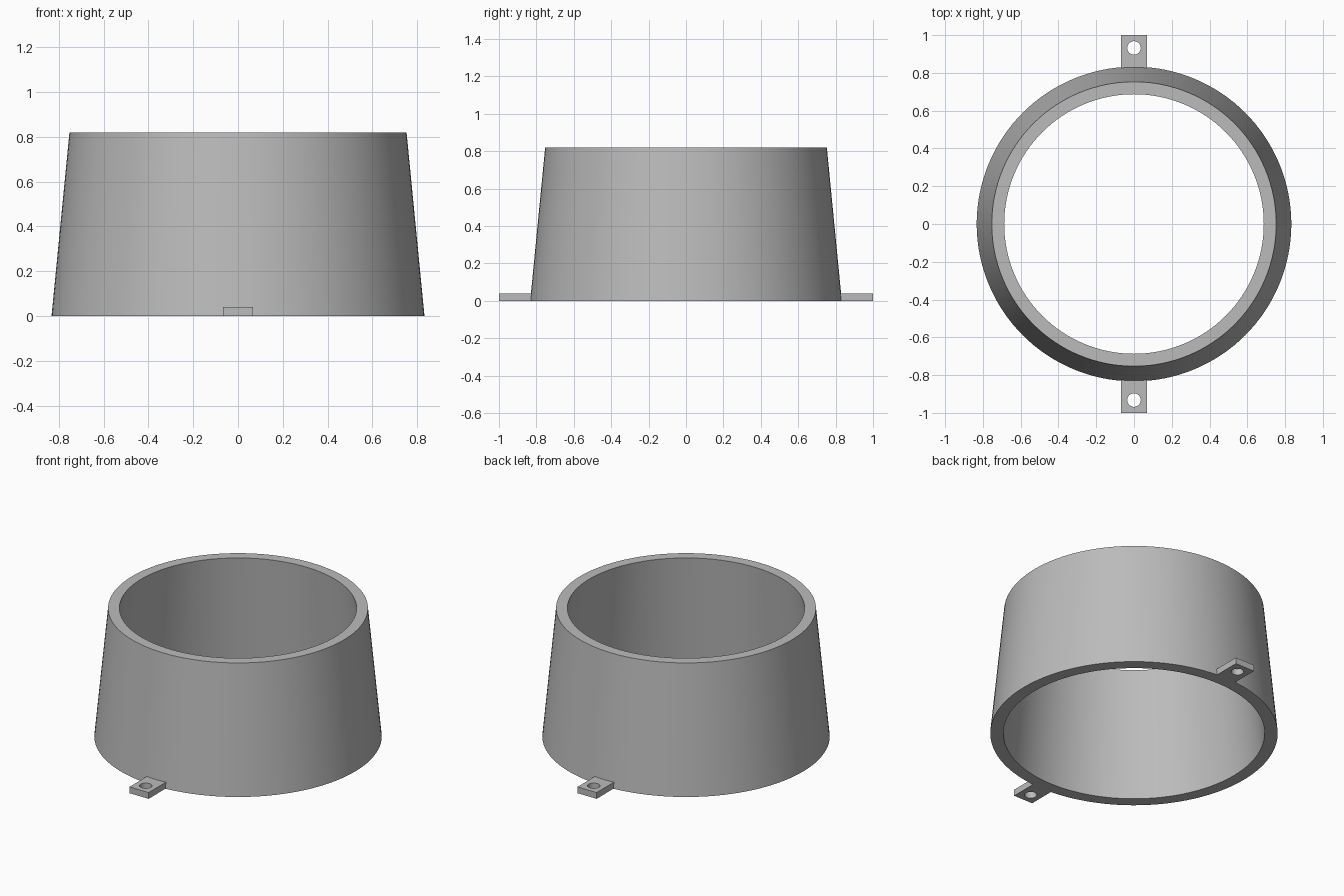
import bpy, bmesh, math
from mathutils import Vector

if "Cube" in bpy.data.objects:
    bpy.data.objects.remove(bpy.data.objects["Cube"])

HEIGHT = 0.82
TAB_HEIGHT = 0.04
SEGMENTS = 128

grey = bpy.data.materials.new("plain grey")
grey.use_nodes = True
grey.diffuse_color = (0.5, 0.5, 0.5, 1)
grey.node_tree.nodes["Principled BSDF"].inputs["Base Color"].default_value = grey.diffuse_color


def finish(bm, name):
    bmesh.ops.recalc_face_normals(bm, faces=bm.faces)
    mesh = bpy.data.meshes.new(name)
    bm.to_mesh(mesh)
    bm.free()
    mesh.materials.append(grey)
    obj = bpy.data.objects.new(name, mesh)
    bpy.context.collection.objects.link(obj)
    bpy.ops.object.select_all(action='DESELECT')
    obj.select_set(True)
    bpy.context.view_layer.objects.active = obj
    bpy.ops.object.shade_smooth_by_angle(angle=math.radians(30))
    return obj


def loop(bm, points):
    verts = [bm.verts.new(p) for p in points]
    return [bm.edges.new((v, verts[i - 1])) for i, v in enumerate(verts)]


def circle(radius, y, z, count):
    angles = [math.tau * i / count for i in range(count)]
    return [Vector((radius * math.cos(a), y + radius * math.sin(a), z)) for a in angles]


# Tapered open ring: outer wall, top rim, inner wall, bottom rim
bm = bmesh.new()
profile = [(0.833, 0), (0.753, HEIGHT), (0.687, HEIGHT), (0.757, 0)]
rings = [[bm.verts.new(p) for p in circle(r, 0, z, SEGMENTS)] for r, z in profile]
for k, ring in enumerate(rings):
    lower = rings[k - 1]
    for i in range(SEGMENTS):
        bm.faces.new((lower[i - 1], lower[i], ring[i], ring[i - 1]))
finish(bm, "tapered_ring")

# Mounting tabs with a screw hole, front and back
for name, side in (("front_tab", -1), ("back_tab", 1)):
    bm = bmesh.new()
    half, inner, outer = 0.068, 0.80 * side, 1.0 * side
    edges = loop(bm, [(-half, inner, 0), (half, inner, 0), (half, outer, 0), (-half, outer, 0)])
    edges += loop(bm, circle(0.036, 0.932 * side, 0, 32))
    bmesh.ops.triangle_fill(bm, edges=edges, use_beauty=True)
    top = bmesh.ops.extrude_face_region(bm, geom=bm.faces[:], use_keep_orig=True)["geom"]
    bmesh.ops.translate(bm, vec=(0, 0, TAB_HEIGHT),
                        verts=[g for g in top if isinstance(g, bmesh.types.BMVert)])
    finish(bm, name)
